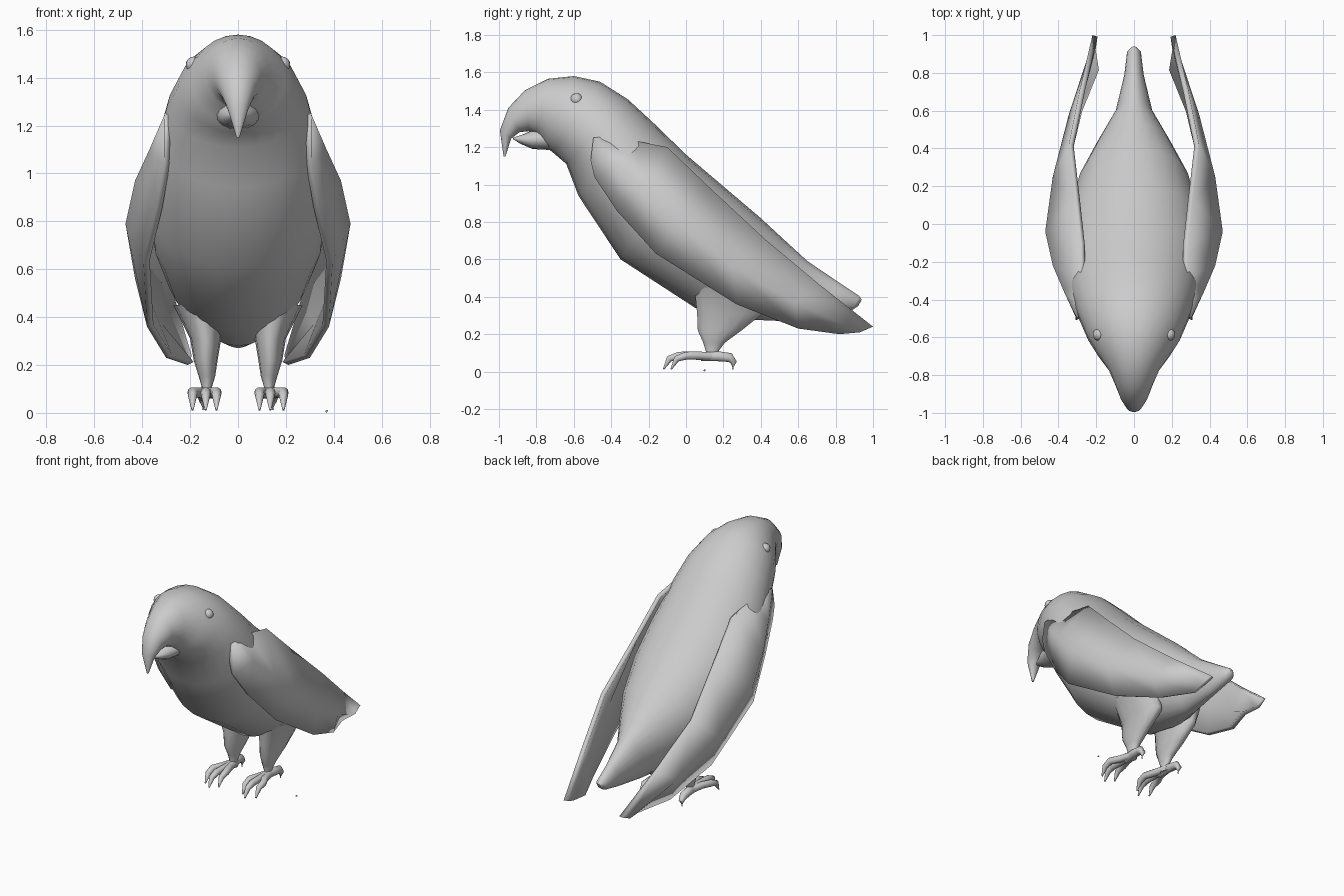
import bpy, bmesh, math
from mathutils import Vector

if "Cube" in bpy.data.objects:
    bpy.data.objects.remove(bpy.data.objects["Cube"])


def finish(name, bm, mirror=False, solid=0, angle=50):
    me = bpy.data.meshes.new(name)
    bm.to_mesh(me)
    bm.free()
    ob = bpy.data.objects.new(name, me)
    bpy.context.collection.objects.link(ob)
    bpy.ops.object.select_all(action='DESELECT')
    ob.select_set(True)
    bpy.context.view_layer.objects.active = ob
    bpy.ops.object.shade_smooth_by_angle(angle=math.radians(angle))
    if solid:
        m = ob.modifiers.new("thickness", 'SOLIDIFY')
        m.thickness, m.offset = solid, -1
    if mirror:
        m = ob.modifiers.new("mirror", 'MIRROR')
        m.use_clip = False
        m.use_mirror_merge = False
    return ob


def loft(name, rings, n, mirror=False):
    """rings: (centre, half axis a, half axis b) ellipses, capped at both ends"""
    bm = bmesh.new()
    loops = []
    for c, a, b in rings:
        loops.append([bm.verts.new(c + a * math.cos(2 * math.pi * i / n) + b * math.sin(2 * math.pi * i / n))
                      for i in range(n)])
    for p, q in zip(loops, loops[1:]):
        for i in range(n):
            j = (i + 1) % n
            bm.faces.new((p[i], p[j], q[j], q[i]))
    bm.faces.new(loops[0])
    bm.faces.new(loops[-1])
    bmesh.ops.recalc_face_normals(bm, faces=bm.faces)
    return finish(name, bm, mirror)


def profile_loft(name, sections, n=24):
    """sections: top y, top z, bottom y, bottom z, half width"""
    rings = []
    for ty, tz, by, bz, w in sections:
        t, b = Vector((0, ty, tz)), Vector((0, by, bz))
        rings.append(((t + b) / 2, Vector((w, 0, 0)), (t - b) / 2))
    return loft(name, rings, n)


def tube(name, pts, n=10):
    """pts: x, y, z, radius along a path"""
    rings = []
    for i, p in enumerate(pts):
        d = Vector(pts[min(i + 1, len(pts) - 1)][:3]) - Vector(pts[max(i - 1, 0)][:3])
        side = d.cross(Vector((0, 0, 1))).normalized()
        up = side.cross(d).normalized()
        rings.append((Vector(p[:3]), side * p[3], up * p[3]))
    return loft(name, rings, n, True)


# Body, head, upper beak and tail in one tapered skin
profile_loft("body", [
    (.94, .385, .92, .35, .015), (.925, .405, .89, .33, .037), (.82, .475, .75, .30, .052),
    (.65, .59, .52, .27, .10), (.53, .70, .28, .28, .20), (.40, .82, .05, .34, .295),
    (.20, .99, -.15, .47, .355), (.0, 1.16, -.35, .60, .372), (-.18, 1.335, -.575, .94, .335),
    (-.31, 1.455, -.64, 1.11, .295), (-.46, 1.55, -.71, 1.17, .25), (-.60, 1.58, -.76, 1.21, .195),
    (-.74, 1.565, -.80, 1.27, .135), (-.86, 1.505, -.84, 1.285, .10), (-.95, 1.41, -.89, 1.28, .072),
    (-.995, 1.29, -.935, 1.245, .042), (-.975, 1.15, -.965, 1.15, .006)])

# Lower beak
profile_loft("lower_beak", [
    (-.62, 1.32, -.66, 1.17, .11), (-.74, 1.31, -.73, 1.185, .095), (-.82, 1.29, -.82, 1.19, .07),
    (-.88, 1.265, -.89, 1.22, .04), (-.925, 1.25, -.925, 1.243, .008)], 16)

# Eyes
bm = bmesh.new()
bmesh.ops.create_uvsphere(bm, u_segments=16, v_segments=10, radius=.033)
bmesh.ops.translate(bm, verts=bm.verts, vec=(.185, -.585, 1.455))
finish("eyes", bm, True)

# Folded wings: rows of upper, middle and lower points from shoulder to tip
rows = [
    ((.295, -.42, 1.26), (.305, -.495, 1.25), (.31, -.51, 1.13)),
    ((.28, -.28, 1.235), (.37, -.36, 1.10), (.31, -.49, 1.04)),
    ((.285, -.10, 1.20), (.43, -.22, .97), (.34, -.37, .86)),
    ((.31, .13, .98), (.47, -.04, .79), (.395, -.16, .63)),
    ((.345, .42, .71), (.43, .25, .56), (.38, .27, .36)),
    ((.285, .72, .46), (.345, .58, .37), (.30, .60, .23)),
    ((.22, 1.0, .24), (.23, .93, .21), (.21, .82, .20))]
bm = bmesh.new()
grid = [[bm.verts.new(p) for p in r] for r in rows]
for a, b in zip(grid, grid[1:]):
    for i in range(2):
        bm.faces.new((a[i], a[i + 1], b[i + 1], b[i]))
finish("wings", bm, True, .028)

# Feathered thighs narrowing to the shanks
legs = [(.16, .22, .45, .11, .18), (.135, .235, .31, .065, .18), (.135, .18, .22, .05, .12),
        (.13, .15, .155, .035, .06), (.13, .14, .11, .022, .035), (.13, .14, .06, .024, .035)]
loft("legs", [(Vector((x, y, z)), Vector((a, 0, 0)), Vector((0, b, 0))) for x, y, z, a, b in legs], 14, True)

# Toes: three forward and one back, each ending in a hooked claw
for i, (x, reach) in enumerate([(.09, -.05), (.135, -.09), (.19, -.05)]):
    tube("front_toe_%d" % (i + 1), [
        (.135, .17, .08, .024), (.13 + (x - .13) * .5, .06, .085, .023), (x, reach + .05, .085, .022),
        (x, reach, .068, .018), (x, reach - .03, .012, .004)])
tube("back_toe", [(.135, .08, .08, .026), (.14, .17, .082, .028), (.145, .235, .075, .026),
                  (.145, .255, .05, .018), (.145, .25, .012, .005)])

# Stray pebble on the floor
bm = bmesh.new()
bmesh.ops.create_icosphere(bm, subdivisions=1, radius=.006)
bmesh.ops.translate(bm, verts=bm.verts, vec=(.37, .1, .007))
finish("pebble", bm)
